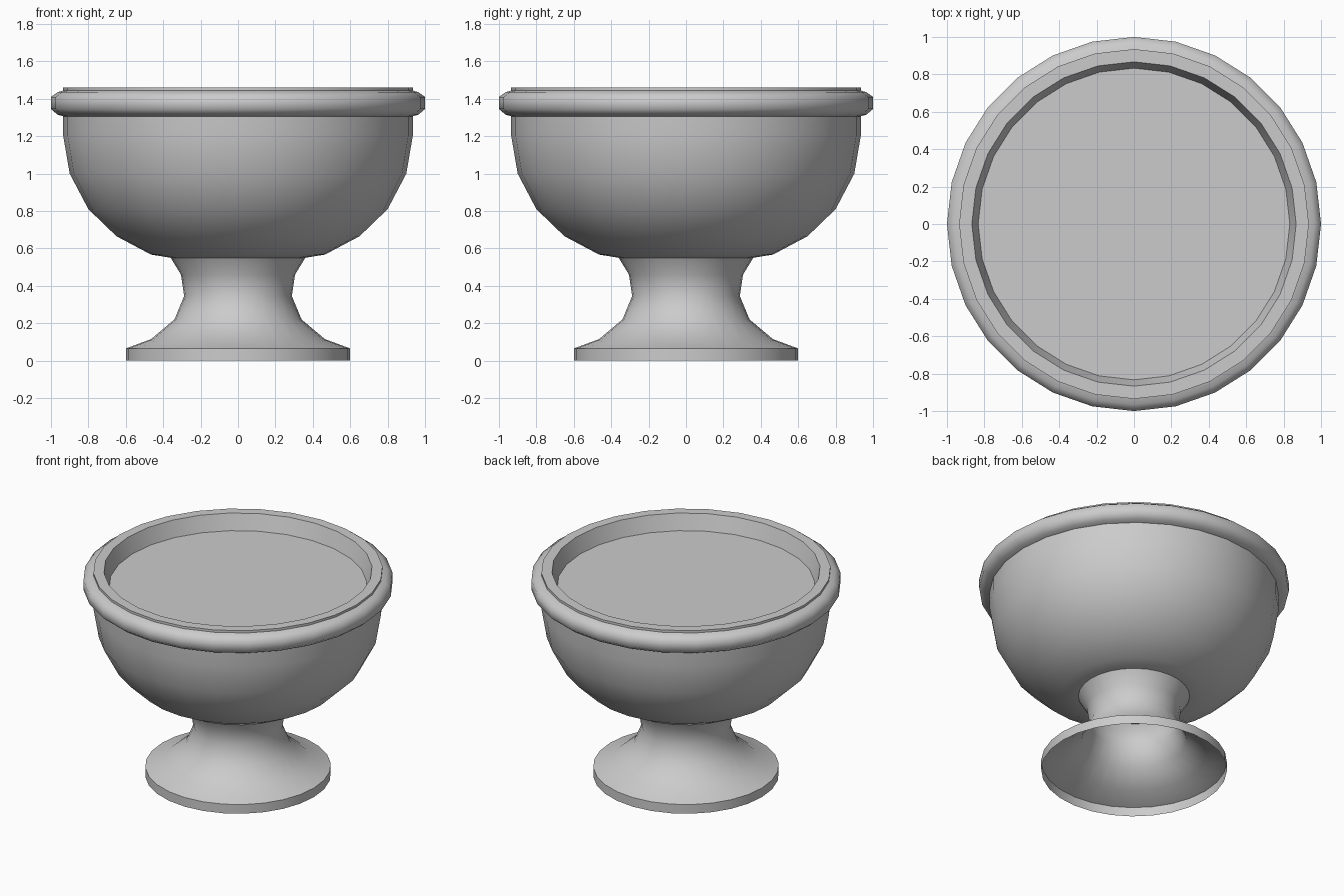
import bpy
import math

SIDES = 28

cube = bpy.data.objects.get("Cube")
if cube:
    bpy.data.objects.remove(cube, do_unlink=True)

stone = bpy.data.materials.new("grey stone")
stone.use_nodes = True
grey = (0.6, 0.6, 0.6, 1)
stone.diffuse_color = grey
stone.node_tree.nodes["Principled BSDF"].inputs["Base Color"].default_value = grey


def lathe(name, profile, cap_start=False, cap_end=False, angle=45):
    """Revolve (radius, height) points around z; rising profiles face outward."""
    verts = []
    for r, z in profile:
        for i in range(SIDES):
            a = math.tau * i / SIDES
            verts.append((r * math.cos(a), r * math.sin(a), z))
    faces = []
    for row in range(len(profile) - 1):
        low, high = row * SIDES, (row + 1) * SIDES
        for i in range(SIDES):
            k = (i + 1) % SIDES
            faces.append((low + i, low + k, high + k, high + i))
    if cap_start:
        faces.append(tuple(reversed(range(SIDES))))
    if cap_end:
        faces.append(tuple(range(len(verts) - SIDES, len(verts))))
    mesh = bpy.data.meshes.new(name)
    mesh.from_pydata(verts, [], faces)
    mesh.materials.append(stone)
    obj = bpy.data.objects.new(name, mesh)
    bpy.context.collection.objects.link(obj)
    bpy.ops.object.select_all(action='DESELECT')
    obj.select_set(True)
    bpy.context.view_layer.objects.active = obj
    bpy.ops.object.shade_smooth_by_angle(angle=math.radians(angle))
    return obj


# Hollow foot with flared stem, open underneath
lathe("foot_and_stem", [(0.6, 0), (0.6, 0.065), (0.465, 0.115), (0.34, 0.22),
                        (0.288, 0.345), (0.305, 0.46), (0.36, 0.55)])

# Bowl: outside, flat rim, then the inner wall down to the filling
lathe("bowl", [(0.36, 0.55), (0.465, 0.567), (0.65, 0.665), (0.8, 0.81),
               (0.9, 1.0), (0.935, 1.205), (0.935, 1.46), (0.867, 1.46),
               (0.833, 1.35)], cap_start=True)

# Rounded band around the bowl
lathe("rim_band", [(0.93, 1.305), (0.965, 1.315), (1.0, 1.345),
                   (1.0, 1.41), (0.965, 1.435), (0.93, 1.445)], angle=80)

# Flat filling inside the bowl
lathe("bowl_filling", [(0.833, 1.35)], cap_end=True)
